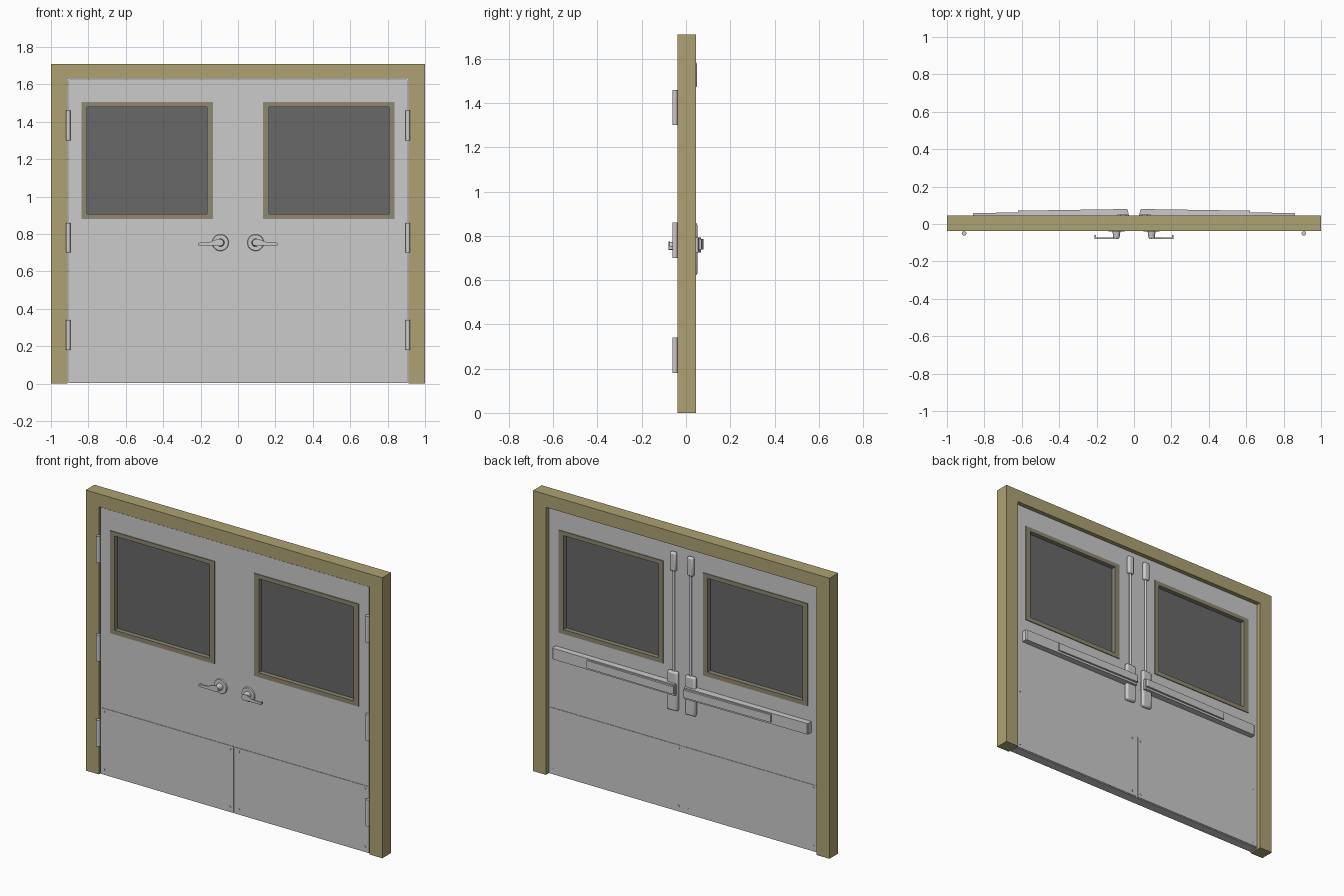
import bpy, bmesh, math
from mathutils import Matrix

if "Cube" in bpy.data.objects:
    bpy.data.objects.remove(bpy.data.objects["Cube"])


def material(name, rgb):
    m = bpy.data.materials.new(name)
    m.diffuse_color = (*rgb, 1)
    m.use_nodes = True
    m.node_tree.nodes["Principled BSDF"].inputs["Base Color"].default_value = m.diffuse_color
    return m


OLIVE = material("frame_paint", (0.42, 0.36, 0.17))
TRIM = material("trim_paint", (0.27, 0.25, 0.17))
GLASS = material("dark_glass", (0.14, 0.14, 0.14))


def finish(name, bm, mat=None, bevel=0.0, smooth=False):
    bmesh.ops.recalc_face_normals(bm, faces=bm.faces)
    me = bpy.data.meshes.new(name)
    bm.to_mesh(me)
    bm.free()
    ob = bpy.data.objects.new(name, me)
    bpy.context.collection.objects.link(ob)
    if mat:
        me.materials.append(mat)
    if bevel:
        b = ob.modifiers.new("bevel", 'BEVEL')
        b.width, b.segments = bevel, 2
    if smooth:
        bpy.context.view_layer.objects.active = ob
        ob.select_set(True)
        bpy.ops.object.shade_smooth_by_angle(angle=math.radians(35))
        ob.select_set(False)
    return ob


def prism(name, pts, lo, hi, axis='z', **kw):
    """Extrude an outline: (x, y) along z, or (x, z) along y."""
    bm = bmesh.new()
    place = (lambda p, h: (p[0], p[1], h)) if axis == 'z' else (lambda p, h: (p[0], h, p[1]))
    a = [bm.verts.new(place(p, lo)) for p in pts]
    b = [bm.verts.new(place(p, hi)) for p in pts]
    bm.faces.new(a)
    bm.faces.new(b)
    for i in range(len(pts)):
        j = (i + 1) % len(pts)
        bm.faces.new((a[i], a[j], b[j], b[i]))
    return finish(name, bm, **kw)


def box(name, x0, x1, y0, y1, z0, z1, **kw):
    return prism(name, [(x0, y0), (x1, y0), (x1, y1), (x0, y1)], z0, z1, **kw)


def ring(name, outer, inner, y0, y1, **kw):
    """Rectangular surround; rectangles are (x0, x1, z0, z1)."""
    bm = bmesh.new()
    loops = []
    for r, y in ((outer, y0), (outer, y1), (inner, y1), (inner, y0)):
        x0, x1, z0, z1 = r
        loops.append([bm.verts.new((x, y, z)) for x, z in ((x0, z0), (x1, z0), (x1, z1), (x0, z1))])
    for k in range(4):
        a, b = loops[k], loops[(k + 1) % 4]
        for i in range(4):
            j = (i + 1) % 4
            bm.faces.new((a[i], a[j], b[j], b[i]))
    return finish(name, bm, **kw)


def cyl(name, r1, r2, depth, loc, axis='y', n=24):
    bm = bmesh.new()
    rot = Matrix.Rotation(math.pi / 2, 4, 'X') if axis == 'y' else Matrix()
    bmesh.ops.create_cone(bm, cap_ends=True, segments=n, radius1=r1, radius2=r2, depth=depth,
                          matrix=Matrix.Translation(loc) @ rot)
    return finish(name, bm, smooth=True)


FRONT, BACK = -0.032, 0.024   # door faces

# Door frame: one U-shaped profile
prism("door_frame", [(-1, 0), (-0.912, 0), (-0.912, 1.631), (0.912, 1.631), (0.912, 0), (1, 0),
                     (1, 1.71), (-1, 1.71)], -0.038, 0.046, axis='y', mat=OLIVE)

for side, s in (("left", -1), ("right", 1)):
    def sx(a, b):
        return sorted((a * s, b * s))

    def flip(pts):
        return [(x * s, v) for x, v in pts]

    # Leaf with window opening, trim and pane
    ring(side + "_door_leaf", (*sx(0, 0.906), 0.004, 1.627), (*sx(0.15, 0.823), 0.893, 1.492), FRONT, BACK)
    ring(side + "_window_trim", (*sx(0.134, 0.838), 0.88, 1.505), (*sx(0.166, 0.806), 0.907, 1.48),
         FRONT - 0.005, BACK + 0.005, mat=TRIM)
    box(side + "_window_glass", *sx(0.16, 0.812), -0.009, 0.001, 0.90, 1.486, mat=GLASS)

    # Kick plates and screws on both faces
    for face, y, d in (("front", FRONT, -1), ("back", BACK, 1)):
        box(f"{side}_{face}_kick_plate", *sx(0.006, 0.9), *sorted((y, y + 0.003 * d)), 0.01, 0.41)
        for x in (0.03, 0.88):
            for z in (0.037, 0.39):
                cyl(f"{side}_{face}_plate_screw", 0.007, 0.007, 0.003, (x * s, y + 0.0035 * d, z), n=12)

    # Hinges
    for z in (0.26, 0.78, 1.38):
        cyl(side + "_hinge_knuckle", 0.012, 0.012, 0.16, (0.908 * s, -0.05, z), axis='z', n=16)

    # Front lever handle
    cyl(side + "_handle_rosette", 0.045, 0.042, 0.008, (0.094 * s, FRONT - 0.003, 0.754), n=32)
    cyl(side + "_handle_spindle", 0.022, 0.017, 0.042, (0.094 * s, -0.053, 0.754))
    prism(side + "_handle_lever", flip([(0.21, 0.739), (0.21, 0.753), (0.15, 0.757), (0.115, 0.772),
                                        (0.094, 0.774), (0.08, 0.763), (0.08, 0.747), (0.094, 0.736),
                                        (0.13, 0.739)]), -0.08, -0.072, axis='y')
    box(side + "_lever_return", *sx(0.204, 0.21), -0.074, -0.06, 0.739, 0.753)

    # Panic bar: rail, push pad and centre case
    prism(side + "_bar_rail", flip([(0.862, BACK), (0.862, 0.054), (0.857, 0.059), (0.035, 0.067),
                                    (0.03, 0.062), (0.03, BACK)]), 0.725, 0.792)
    prism(side + "_push_pad", flip([(0.62, 0.05), (0.62, 0.071), (0.04, 0.08), (0.032, 0.075),
                                    (0.032, 0.05)]), 0.738, 0.785)
    box(side + "_latch_case", *sx(0.025, 0.095), BACK, 0.051, 0.62, 0.86, bevel=0.011, smooth=True)

    # Vertical rod and top latch
    cyl(side + "_latch_rod", 0.007, 0.007, 0.64, (0.058 * s, 0.036, 1.165), axis='z', n=12)
    box(side + "_top_latch", *sx(0.038, 0.078), BACK, 0.05, 1.47, 1.585, bevel=0.009, smooth=True)
